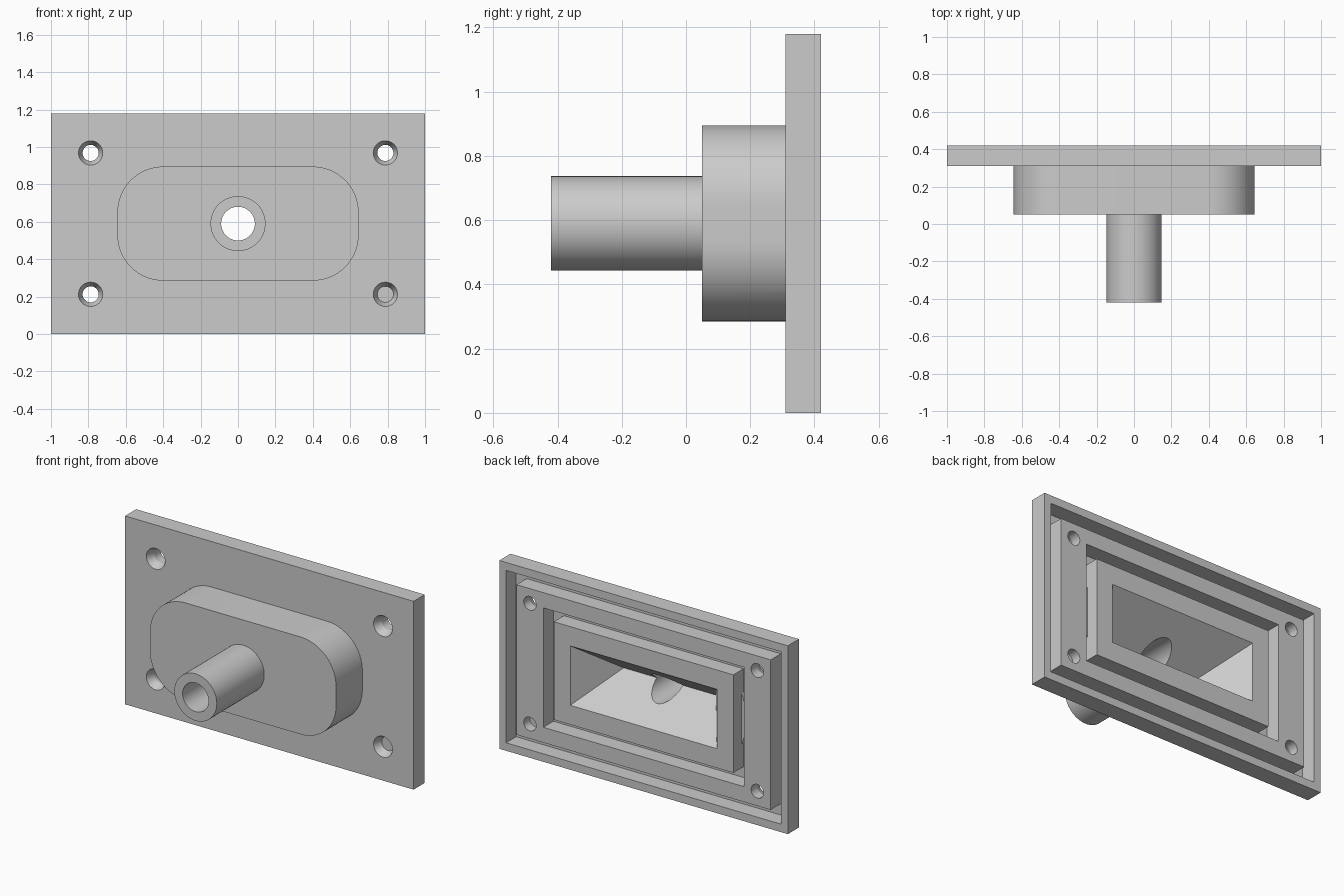
import bpy, bmesh, math
from mathutils import Matrix, Vector

old = bpy.data.objects.get("Cube")
if old:
    bpy.data.objects.remove(old, do_unlink=True)

FRONT, BACK, MID_Z = 0.31, 0.42, 0.59
FLOOR = BACK - 0.1          # bottom of the sealing grooves

grey = bpy.data.materials.new("plain grey")
grey.use_nodes = True
colour = (0.6, 0.6, 0.6, 1)
grey.diffuse_color = colour
grey.node_tree.nodes["Principled BSDF"].inputs["Base Color"].default_value = colour


def finish(bm, name):
    bmesh.ops.recalc_face_normals(bm, faces=bm.faces)
    mesh = bpy.data.meshes.new(name)
    bm.to_mesh(mesh)
    bm.free()
    mesh.materials.append(grey)
    ob = bpy.data.objects.new(name, mesh)
    bpy.context.collection.objects.link(ob)
    return ob


def block(name, half_x, half_z, y0, y1, radius=0):
    """Block along y, with rounded upright corners if a radius is given."""
    bm = bmesh.new()
    size = Matrix.Diagonal((2 * half_x, y1 - y0, 2 * half_z, 1))
    place = Matrix.Translation((0, (y0 + y1) / 2, MID_Z))
    bmesh.ops.create_cube(bm, size=1, matrix=place @ size)
    if radius:
        along = [e for e in bm.edges
                 if abs((e.verts[0].co - e.verts[1].co).y) > 1e-4]
        bmesh.ops.bevel(bm, geom=along, offset=radius, segments=16,
                        profile=0.5, affect='EDGES')
    return finish(bm, name)


def rod(name, r0, r1, y0, y1, x=0, z=MID_Z, sides=64):
    """Cylinder or cone along y, radius r0 at y0 and r1 at y1."""
    bm = bmesh.new()
    turn = Matrix.Rotation(-math.pi / 2, 4, 'X')
    place = Matrix.Translation((x, (y0 + y1) / 2, z))
    bmesh.ops.create_cone(bm, cap_ends=True, segments=sides, radius1=r0,
                          radius2=r1, depth=y1 - y0, matrix=place @ turn)
    return finish(bm, name)


def hip_pocket(name, half_x, half_z, ridge_x, depth):
    """Wedge-shaped hollow narrowing to a level ridge."""
    bm = bmesh.new()
    corners = [(sx * half_x, y, MID_Z + sz * half_z)
               for y in (BACK, BACK + 0.05) for sx in (-1, 1) for sz in (-1, 1)]
    ridge = [(sx * ridge_x, BACK - depth, MID_Z) for sx in (-1, 1)]
    for co in corners + ridge:
        bm.verts.new(Vector(co))
    bmesh.ops.convex_hull(bm, input=bm.verts)
    return finish(bm, name)


def combine(target, tool, operation):
    """Apply a boolean and discard the tool."""
    tool.hide_render = True
    mod = target.modifiers.new("shape", 'BOOLEAN')
    mod.operation = operation
    mod.solver = 'EXACT'
    mod.object = tool
    with bpy.context.temp_override(object=target, active_object=target):
        bpy.ops.object.modifier_apply(modifier=mod.name)
    bpy.data.objects.remove(tool, do_unlink=True)


# Flange plate
body = block("nozzle_flange", 1.0, MID_Z, FRONT, BACK)

# Two rectangular grooves in the back, each cut and refilled by an island
for outer, inner in (((0.953, 0.54), (0.881, 0.47)),
                     ((0.695, 0.374), (0.622, 0.307))):
    combine(body, block("groove", *outer, FLOOR, BACK + 0.05), 'DIFFERENCE')
    combine(body, block("island", *inner, FLOOR - 0.006, BACK), 'UNION')

# Rounded boss and spout on the front
combine(body, block("boss", 0.645, 0.305, 0.05, FRONT + 0.03, 0.245), 'UNION')
combine(body, rod("spout", 0.147, 0.147, -0.42, 0.1), 'UNION')

# Hollow at the back and the bore through the spout
combine(body, hip_pocket("hollow", 0.508, 0.186, 0.32, 0.26), 'DIFFERENCE')
combine(body, rod("bore", 0.09, 0.09, -0.5, 0.5), 'DIFFERENCE')

# Countersunk screw holes
for sx in (-1, 1):
    for sz in (-1, 1):
        x, z = sx * 0.788, MID_Z + sz * 0.378
        combine(body, rod("hole", 0.043, 0.043, 0.2, 0.5, x, z, 40), 'DIFFERENCE')
        combine(body, rod("countersink", 0.087, 0.043, FRONT - 0.05,
                          FRONT + 0.05, x, z, 40), 'DIFFERENCE')

# Smooth curved walls, sharp edges
bpy.ops.object.select_all(action='DESELECT')
body.select_set(True)
bpy.context.view_layer.objects.active = body
bpy.ops.object.shade_smooth_by_angle(angle=math.radians(20))
